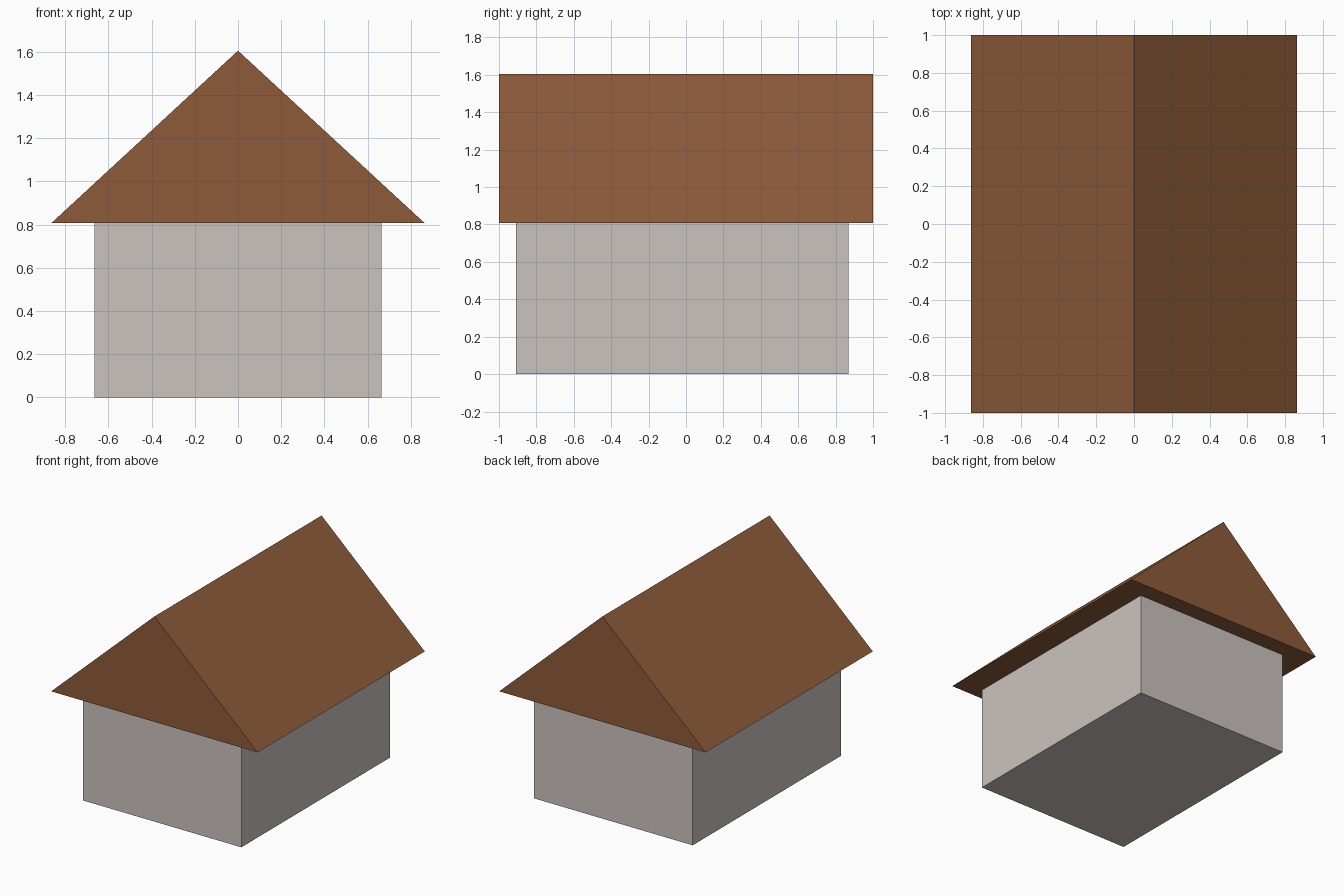
import bpy

if "Cube" in bpy.data.objects:
    bpy.data.objects.remove(bpy.data.objects["Cube"])

EAVE, RIDGE = 0.807, 1.605


def make_material(name, rgb):
    mat = bpy.data.materials.new(name)
    mat.diffuse_color = (*rgb, 1)
    mat.use_nodes = True
    mat.node_tree.nodes["Principled BSDF"].inputs["Base Color"].default_value = mat.diffuse_color
    return mat


def extrude_profile(name, profile, y0, y1, mat):
    """Closed prism from an anticlockwise (x, z) profile, run along y."""
    n = len(profile)
    verts = [(x, y, z) for y in (y0, y1) for x, z in profile]
    faces = [list(range(n)), list(range(2 * n - 1, n - 1, -1))]
    for i in range(n):
        j = (i + 1) % n
        faces.append([i, i + n, j + n, j])
    mesh = bpy.data.meshes.new(name)
    mesh.from_pydata(verts, [], faces)
    mesh.materials.append(mat)
    obj = bpy.data.objects.new(name, mesh)
    bpy.context.collection.objects.link(obj)
    return obj


wall = make_material("wall_grey", (0.60, 0.55, 0.53))
brown = make_material("roof_brown", (0.27, 0.105, 0.042))

# House body, set slightly towards the front
extrude_profile("house_body",
                [(-0.664, 0), (0.664, 0), (0.664, EAVE), (-0.664, EAVE)],
                -0.908, 0.868, wall)

# Solid gable roof, overhanging on all sides
extrude_profile("gable_roof",
                [(-0.864, EAVE), (0.864, EAVE), (0, RIDGE)],
                -1.0, 1.0, brown)
